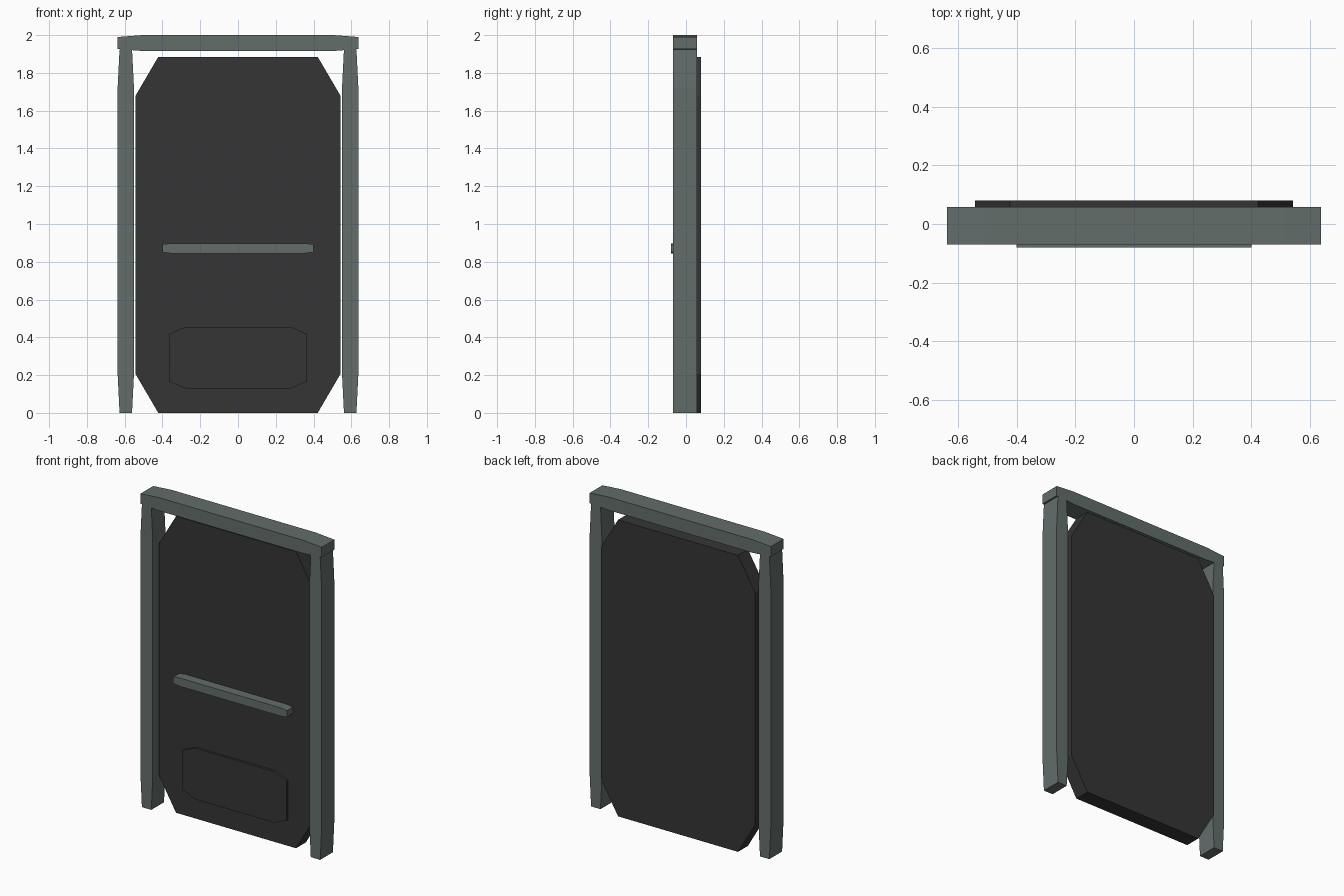
import bpy, bmesh

if "Cube" in bpy.data.objects:
    bpy.data.objects.remove(bpy.data.objects["Cube"])


def material(name, rgb):
    m = bpy.data.materials.new(name)
    m.diffuse_color = (*rgb, 1)
    m.use_nodes = True
    m.node_tree.nodes["Principled BSDF"].inputs["Base Color"].default_value = m.diffuse_color
    return m


STEEL = material("grey green metal", (0.125, 0.155, 0.147))
DARK = material("charcoal panel", (0.036, 0.036, 0.036))


def octagon(x0, x1, z0, z1, cx, cz):
    """Rectangle outline in x/z with its corners cut by cx and cz."""
    return [(x0 + cx, z0), (x1 - cx, z0), (x1, z0 + cz), (x1, z1 - cz),
            (x1 - cx, z1), (x0 + cx, z1), (x0, z1 - cz), (x0, z0 + cz)]


def slab(name, outline, y0, y1, mat):
    """Extrude an x/z outline from y0 (front) to y1 (back)."""
    bm = bmesh.new()
    face = bm.faces.new([bm.verts.new((x, y0, z)) for x, z in outline])
    ext = bmesh.ops.extrude_face_region(bm, geom=[face])
    for v in ext["geom"]:
        if isinstance(v, bmesh.types.BMVert):
            v.co.y = y1
    bmesh.ops.recalc_face_normals(bm, faces=bm.faces)
    me = bpy.data.meshes.new(name)
    bm.to_mesh(me)
    bm.free()
    me.materials.append(mat)
    ob = bpy.data.objects.new(name, me)
    bpy.context.collection.objects.link(ob)
    return ob


# Door frame: two posts and the header
for side, x in (("left", -0.594), ("right", 0.594)):
    slab(side + "_post", octagon(x - 0.043, x + 0.043, 0, 1.925, 0.01, 0.2),
         -0.07, 0.058, STEEL)
slab("header", octagon(-0.637, 0.637, 1.916, 2.0, 0.13, 0.01), -0.07, 0.058, STEEL)

# Door leaf with cut corners, kick plate and push bar
slab("door_leaf", octagon(-0.542, 0.542, 0, 1.885, 0.12, 0.205), -0.02, 0.08, DARK)
slab("kick_plate", octagon(-0.365, 0.365, 0.13, 0.455, 0.085, 0.037), -0.035, 0.0, DARK)
slab("push_bar", octagon(-0.4, 0.4, 0.845, 0.898, 0.045, 0.006), -0.08, 0.0, STEEL)
